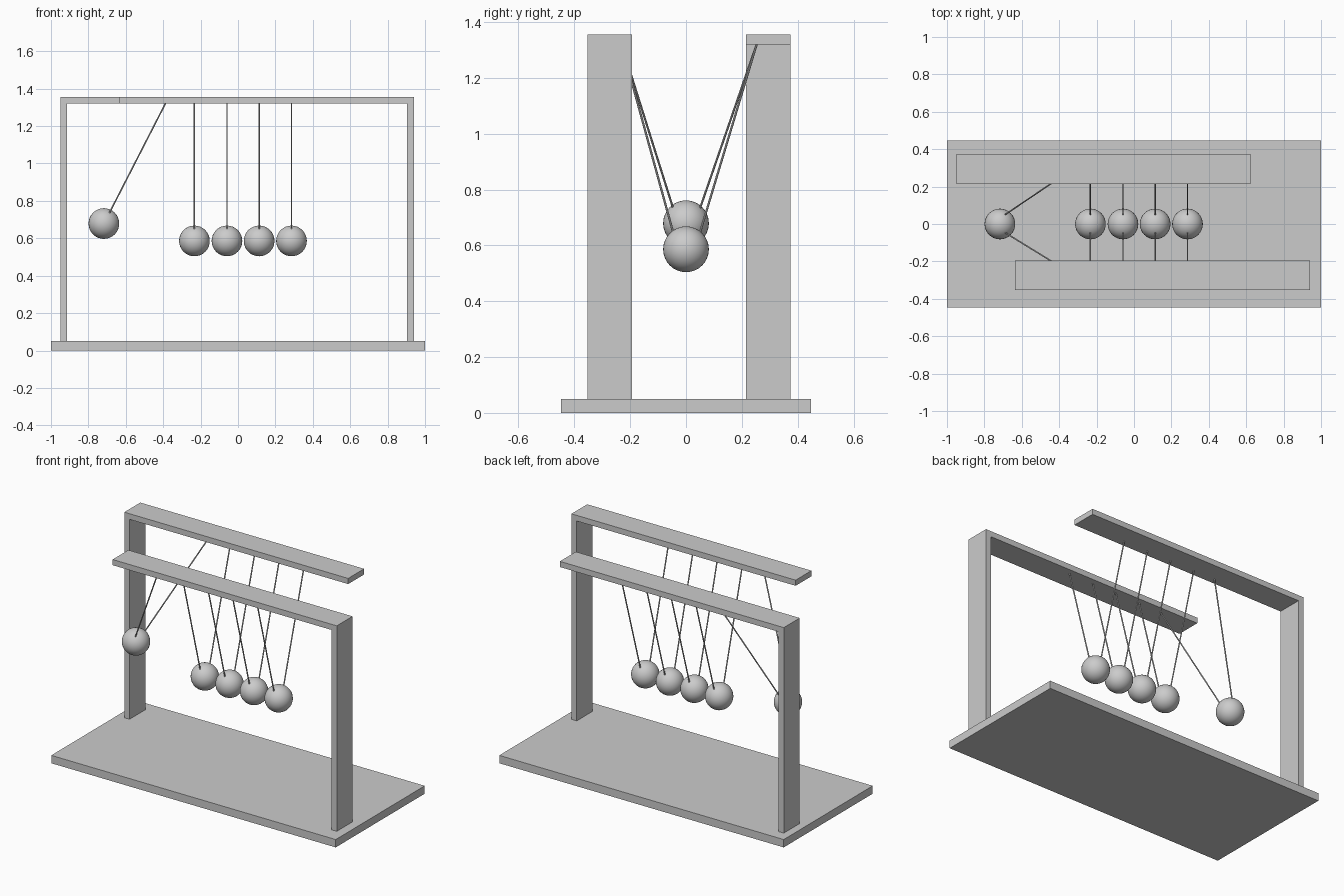
import bpy, bmesh
from mathutils import Vector

if "Cube" in bpy.data.objects:
    bpy.data.objects.remove(bpy.data.objects["Cube"])

BALL_R = 0.082
TOP_Z = 1.32


def obj_from_bmesh(name, bm):
    bmesh.ops.recalc_face_normals(bm, faces=bm.faces)
    mesh = bpy.data.meshes.new(name)
    bm.to_mesh(mesh)
    bm.free()
    ob = bpy.data.objects.new(name, mesh)
    bpy.context.collection.objects.link(ob)
    return ob


def extrude_profile(name, points, y0, y1):
    """Extrude an XZ outline from y0 to y1."""
    bm = bmesh.new()
    face = bm.faces.new([bm.verts.new((x, y0, z)) for x, z in points])
    ext = bmesh.ops.extrude_face_region(bm, geom=[face])
    verts = [g for g in ext["geom"] if isinstance(g, bmesh.types.BMVert)]
    bmesh.ops.translate(bm, verts=verts, vec=(0, y1 - y0, 0))
    return obj_from_bmesh(name, bm)


def smooth(ob):
    bpy.ops.object.select_all(action='DESELECT')
    ob.select_set(True)
    bpy.context.view_layer.objects.active = ob
    bpy.ops.object.shade_smooth_by_angle()


def ball(name, loc):
    bpy.ops.mesh.primitive_uv_sphere_add(segments=32, ring_count=16, radius=BALL_R, location=loc)
    ob = bpy.context.object
    ob.name = name
    smooth(ob)


def string(name, a, b, r=0.004):
    d = b - a
    bpy.ops.mesh.primitive_cylinder_add(vertices=10, radius=r, depth=d.length, location=(a + b) / 2)
    ob = bpy.context.object
    ob.name = name
    ob.rotation_euler = d.to_track_quat('Z', 'Y').to_euler()
    smooth(ob)


# base plate
extrude_profile("base", [(-1, 0), (1, 0), (1, 0.05), (-1, 0.05)], -0.447, 0.447)


# two opposed cantilever frames: post outer x, post inner x, beam tip x
def frame(name, outer, inner, tip, y0, y1):
    extrude_profile(name, [(outer, 0.05), (inner, 0.05), (inner, TOP_Z), (tip, TOP_Z),
                           (tip, 1.356), (outer, 1.356)], y0, y1)


frame("back_frame", -0.95, -0.913, 0.624, 0.215, 0.375)
frame("front_frame", 0.941, 0.904, -0.635, -0.352, -0.194)

# balls with V-shaped suspension: ball centre and pivot x
pendulums = [(Vector((-0.717, 0, 0.679)), -0.387)]
pendulums += [(Vector((x, 0, 0.586)), x) for x in (-0.233, -0.059, 0.113, 0.286)]

for i, (c, px) in enumerate(pendulums):
    ball(f"ball_{i + 1}", c)
    up = (Vector((px, 0, TOP_Z)) - c).normalized()
    for side, y_low, y_top in (("front", -0.046, -0.232), ("back", 0.05, 0.254)):
        low = c + up * 0.06 + Vector((0, y_low, 0))
        string(f"{side}_string_{i + 1}", low, Vector((px, y_top, TOP_Z + 0.003)))
